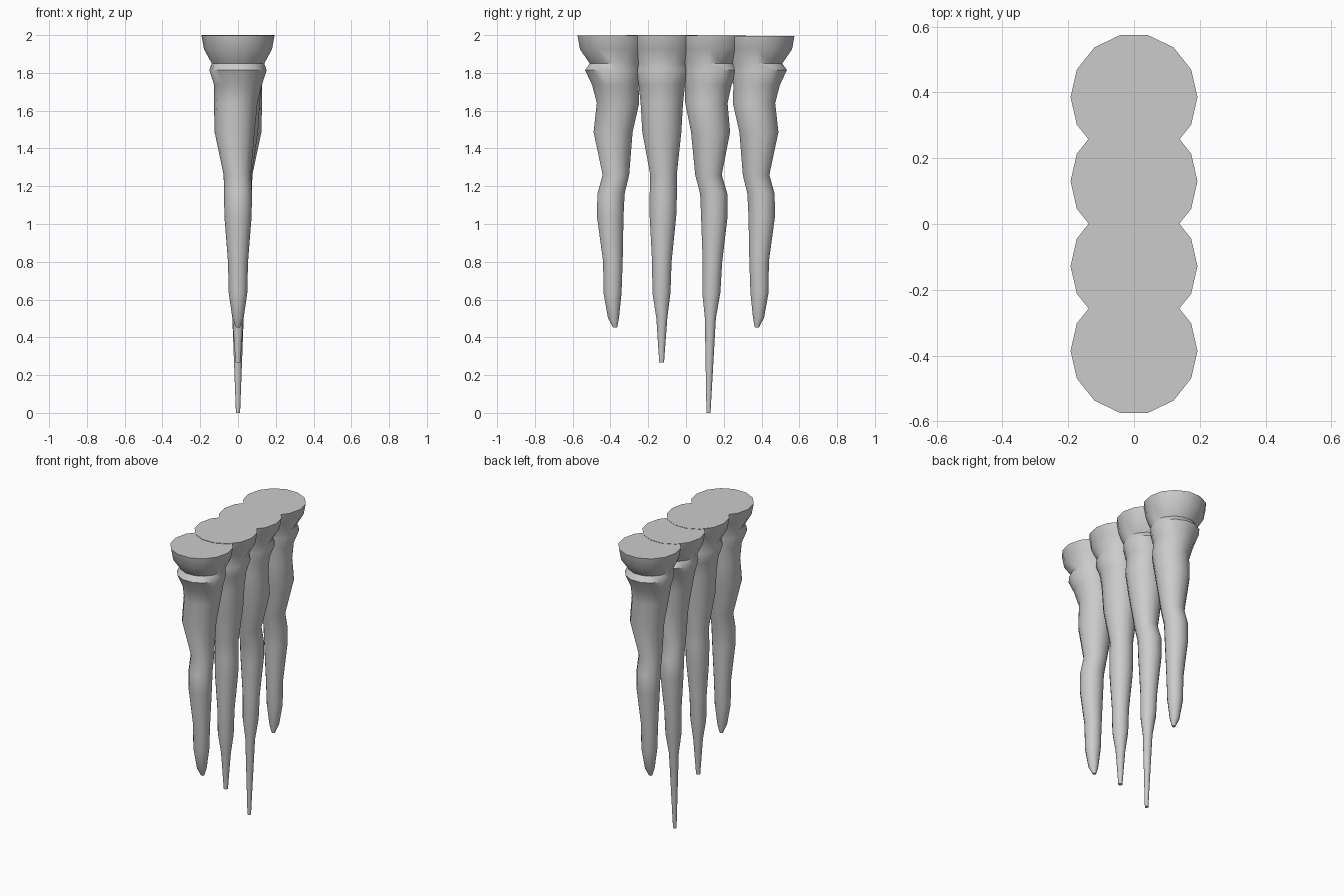
import bpy, bmesh
from math import sin, cos, pi, radians

if "Cube" in bpy.data.objects:
    bpy.data.objects.remove(bpy.data.objects["Cube"])

SIDES = 14

# Shared ring heights and radii from the flared root downwards
Z = [2.0, 1.925, 1.85, 1.815, 1.735, 1.64, 1.487, 1.26, 1.16, 1.04, 0.80, 0.635, 0.503]
R = [0.193, 0.18, 0.139, 0.152, 0.126, 0.115, 0.106, 0.072, 0.074, 0.072, 0.053, 0.049, 0.030]

# Sideways wobble of each ring: outer icicles, second, third
OUTER_Y = [0, 0, .012, 0, .012, .026, 0, .015, -.011, -.015, -.001, -.003, .002, .011]
OUTER_X = [0, 0, 0, 0, 0, -.012, -.018, -.004, 0, 0, 0, 0, 0, 0]
SECOND_Y = [0, 0, 0, 0, 0, 0, 0, .009, .008, .006, 0, -.002, 0, -.001]
THIRD_Y = [0, 0, -.012, 0, -.012, -.022, 0, -.011, .017, .020, .010, .004, -.001, -.011]
THIRD_X = [-x for x in OUTER_X]
STRAIGHT = [0] * 14


def icicle(name, y, top, tip_z, tip_r, dx, dy, turn=1):
    """Loft 14-sided rings along a wobbling axis; turn=-1 spins it half round."""
    bm = bmesh.new()
    levels = list(zip(Z + [tip_z], R + [tip_r], dx, dy))
    levels[0] = (top,) + levels[0][1:]
    rings = []
    for z, r, ox, oy in levels:
        rings.append([bm.verts.new((turn * ox + r * cos(2 * pi * i / SIDES),
                                    y + turn * oy + r * sin(2 * pi * i / SIDES), z))
                      for i in range(SIDES)])
    for a, b in zip(rings, rings[1:]):
        for i in range(SIDES):
            j = (i + 1) % SIDES
            bm.faces.new((a[i], b[i], b[j], a[j]))
    bm.faces.new(rings[0])
    bm.faces.new(rings[-1][::-1])
    bmesh.ops.recalc_face_normals(bm, faces=bm.faces)
    me = bpy.data.meshes.new(name)
    bm.to_mesh(me)
    bm.free()
    ob = bpy.data.objects.new(name, me)
    bpy.context.collection.objects.link(ob)
    bpy.ops.object.select_all(action='DESELECT')
    ob.select_set(True)
    bpy.context.view_layer.objects.active = ob
    bpy.ops.object.shade_smooth_by_angle(angle=radians(50))
    return ob


# Row of four hanging icicles, tops overlapping
icicle("icicle_front", -0.386, 1.997, 0.452, 0.011, OUTER_X, OUTER_Y)
icicle("icicle_second", -0.128, 2.0, 0.268, 0.013, STRAIGHT, SECOND_Y)
icicle("icicle_third_long", 0.130, 1.998, 0.0, 0.011, THIRD_X, THIRD_Y)
icicle("icicle_back", 0.386, 1.996, 0.452, 0.011, OUTER_X, OUTER_Y, turn=-1)
